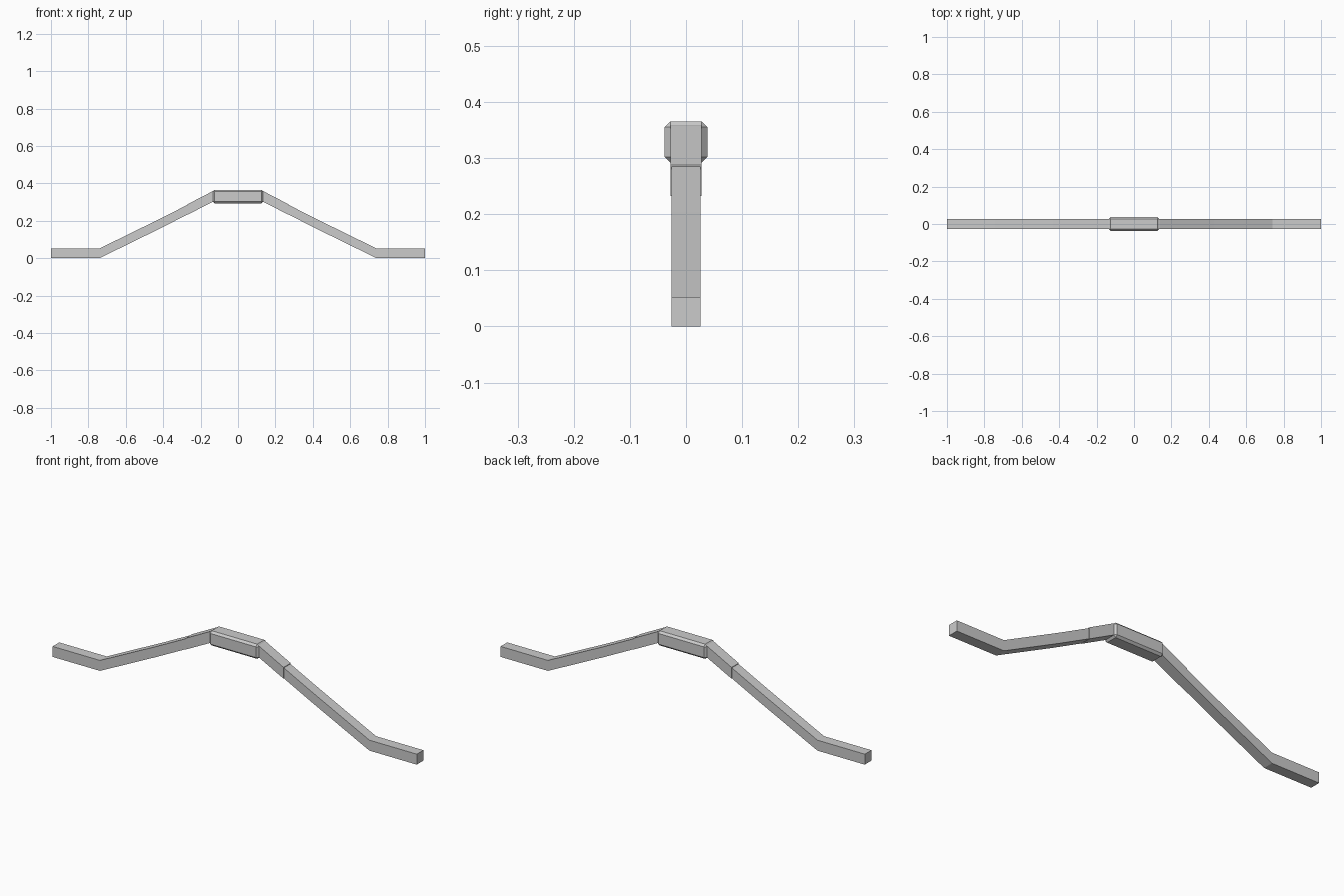
import bpy, bmesh

if "Cube" in bpy.data.objects:
    bpy.data.objects.remove(bpy.data.objects["Cube"])


def loft_bar(name, stations, half_width):
    """Rectangular bar through (x, z_bottom, z_top) stations."""
    bm = bmesh.new()
    rings = []
    for x, zb, zt in stations:
        rings.append([bm.verts.new((x, y, z)) for y, z in (
            (-half_width, zb), (half_width, zb), (half_width, zt), (-half_width, zt))])
    for a, b in zip(rings, rings[1:]):
        for i in range(4):
            j = (i + 1) % 4
            bm.faces.new((a[i], a[j], b[j], b[i]))
    bm.faces.new(rings[0])
    bm.faces.new(rings[-1])
    bmesh.ops.recalc_face_normals(bm, faces=bm.faces)
    me = bpy.data.meshes.new(name)
    bm.to_mesh(me)
    bm.free()
    ob = bpy.data.objects.new(name, me)
    bpy.context.collection.objects.link(ob)
    return ob


# Bent bars: flat grip, slightly kinked arm rising to the centre; sleeves near the clamp
arm = [(0.10, 0.305, 0.357), (0.13, 0.304, 0.356), (0.43, 0.152, 0.204),
       (0.74, 0.0, 0.052), (1.0, 0.0, 0.052)]
sleeve = [(0.12, 0.305, 0.361), (0.135, 0.301, 0.358), (0.27, 0.232, 0.288)]
for side, sx in (("left", -1), ("right", 1)):
    loft_bar(side + "_arm", [(x * sx, a, b) for x, a, b in arm], 0.026)
    loft_bar(side + "_sleeve", [(x * sx, a, b) for x, a, b in sleeve], 0.028)

# Chamfered centre block
block = loft_bar("centre_block", [(-0.135, 0.292, 0.365), (0.135, 0.292, 0.365)], 0.038)
bevel = block.modifiers.new("chamfer", 'BEVEL')
bevel.width = 0.01
bevel.segments = 1
